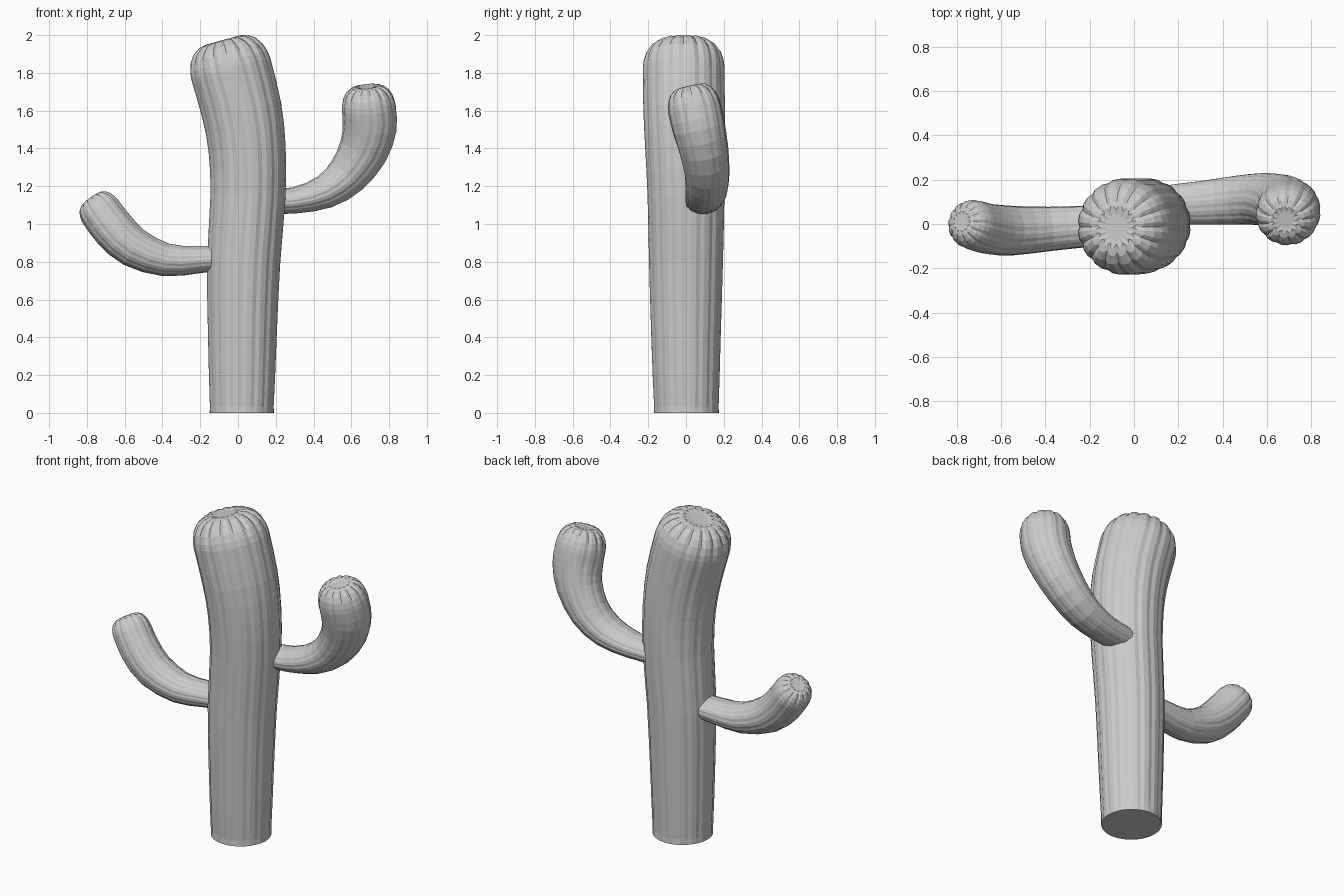
import bpy, bmesh, math
from mathutils import Vector

if "Cube" in bpy.data.objects:
    bpy.data.objects.remove(bpy.data.objects["Cube"])

# Dome profile of every tip: (radius scale, height share, groove depth)
CAP = [(1.0, 0.15, .03), (.975, .36, .035), (.91, .6, .05), (.79, .81, .08),
       (.61, .96, .13), (.44, 1.0, .2), (.27, .97, .2)]


def smooth_path(pts, steps):
    """Catmull-Rom through stations of (x, y, z, radius, y radius)."""
    p = [Vector(q) for q in pts]
    p = [2 * p[0] - p[1]] + p + [2 * p[-1] - p[-2]]
    out = []
    for i in range(1, len(p) - 2):
        a, b, c, d = p[i - 1:i + 3]
        for k in range(steps):
            t = k / steps
            out.append(.5 * (2 * b + (c - a) * t + (2 * a - 5 * b + 4 * c - d) * t * t
                             + (3 * b - a - 3 * c + d) * t ** 3))
    return out + [p[-2]]


def ribbed_limb(name, pts, cap_h, ribs, steps=2):
    path = smooth_path(pts, steps)
    bm = bmesh.new()
    rings = []

    def ring(c, t, rx, ry, groove):
        side = Vector((0, 1, 0))
        side = (side - t * side.dot(t)).normalized()
        up = side.cross(t)
        vs = []
        for i in range(ribs * 3):
            a = math.tau * (i // 3 + (0, .3, .7)[i % 3]) / ribs
            k = 1 - groove if i % 3 == 0 else 1
            vs.append(bm.verts.new(c + up * (math.cos(a) * rx * k) + side * (math.sin(a) * ry * k)))
        rings.append(vs)

    # Body rings
    for i, s in enumerate(path):
        a, b = path[max(i - 1, 0)], path[min(i + 1, len(path) - 1)]
        t = (Vector(b[:3]) - Vector(a[:3])).normalized()
        if i == 0:
            t = Vector((0, 0, 1)) if name == "trunk" else t
            ring(Vector(s[:3]), t, s[3], s[4], 0)
            ring(Vector(s[:3]) + t * .035, t, s[3], s[4], .025)
        else:
            ring(Vector(s[:3]), t, s[3], s[4], .025)
    # Rounded, grooved tip
    end = Vector(path[-1][:3])
    for sc, h, g in CAP:
        ring(end + t * (cap_h * h), t, path[-1][3] * sc, path[-1][4] * sc, g)
    n = ribs * 3
    for r0, r1 in zip(rings, rings[1:]):
        for i in range(n):
            j = (i + 1) % n
            bm.faces.new((r0[i], r0[j], r1[j], r1[i]))
    bm.faces.new(rings[0])
    bm.faces.new(rings[-1])
    bmesh.ops.recalc_face_normals(bm, faces=bm.faces)
    me = bpy.data.meshes.new(name)
    bm.to_mesh(me)
    bm.free()
    ob = bpy.data.objects.new(name, me)
    bpy.context.collection.objects.link(ob)


# Main stem
ribbed_limb("trunk", [
    (.02, .002, 0, .17, .172), (.023, 0, .4, .183, .185), (.03, 0, .8, .195, .197),
    (.053, 0, 1.15, .2, .205), (.048, -.005, 1.4, .206, .212),
    (.02, -.01, 1.6, .214, .217), (-.032, -.012, 1.8, .218, .218)], .18, 16)

# Upper arm on the right
ribbed_limb("right_arm", [
    (.12, .085, 1.115, .065, .088), (.3, .095, 1.125, .07, .098), (.46, .107, 1.17, .09, .11),
    (.58, .112, 1.26, .112, .118), (.665, .095, 1.39, .132, .13),
    (.697, .068, 1.51, .144, .14), (.695, .05, 1.59, .144, .142)], .142, 13)

# Lower arm on the left
ribbed_limb("left_arm", [
    (-.02, 0, .825, .065, .085), (-.2, -.01, .812, .072, .093), (-.38, -.022, .81, .088, .1),
    (-.55, -.03, .875, .107, .112), (-.655, -.022, .97, .114, .114),
    (-.717, -.006, 1.05, .113, .112)], .105, 13)
